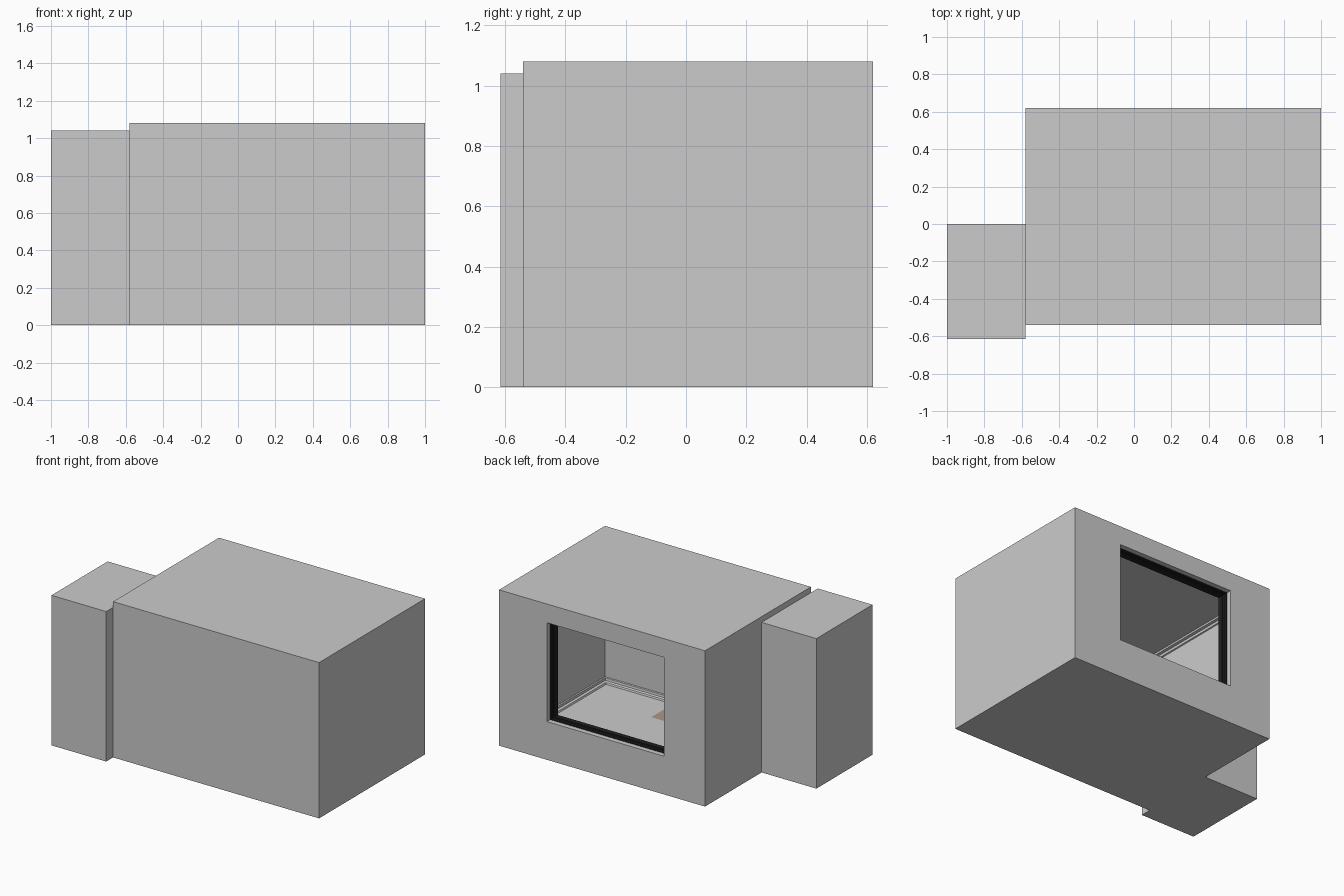
import bpy, bmesh

if "Cube" in bpy.data.objects:
    bpy.data.objects.remove(bpy.data.objects["Cube"])

X0, X1, Y0, Y1, H = -0.58, 1.0, -0.54, 0.62, 1.08      # main room
AX0, AY0, AY1, AH = -1.0, -0.615, 0.0, 1.04            # side annex
WX0, WX1, WZ0, WZ1 = -0.265, 0.632, 0.265, 0.95        # window
DY0, DY1, DZ = -0.48, -0.14, 0.78                      # inner doorway


def material(name, rgb):
    m = bpy.data.materials.new(name)
    m.diffuse_color = (*rgb, 1)
    m.use_nodes = True
    m.node_tree.nodes["Principled BSDF"].inputs["Base Color"].default_value = m.diffuse_color
    return m


def mesh_object(name, polys, mat=None):
    bm = bmesh.new()
    for p in polys:
        bm.faces.new([bm.verts.new(c) for c in p])
    bmesh.ops.remove_doubles(bm, verts=bm.verts, dist=1e-5)
    bmesh.ops.recalc_face_normals(bm, faces=bm.faces)
    me = bpy.data.meshes.new(name)
    bm.to_mesh(me)
    bm.free()
    ob = bpy.data.objects.new(name, me)
    bpy.context.collection.objects.link(ob)
    if mat:
        me.materials.append(mat)
    return ob


def rect(a0, a1, b0, b1):
    return [(a0, b0), (a1, b0), (a1, b1), (a0, b1)]


def in_plane(axis, d, pts):
    """Place 2D points in the plane where coordinate `axis` equals d."""
    return [tuple(list(p[:axis]) + [d] + list(p[axis:])) for p in pts]


def ring(outer, inner):
    return [[outer[i], outer[(i + 1) % 4], inner[(i + 1) % 4], inner[i]] for i in range(4)]


def trim(name, bounds, axis, profile, mat=None):
    """Sweep a (inset, position) profile round a rectangle."""
    a0, a1, b0, b1 = bounds
    loops = [in_plane(axis, d, rect(a0 + i, a1 - i, b0 + i, b1 - i)) for i, d in profile]
    return mesh_object(name, [q for s, e in zip(loops, loops[1:]) for q in ring(s, e)], mat)


black = material("black_frame", (0.015, 0.015, 0.015))
brown = material("brown_mat", (0.42, 0.31, 0.24))
white = material("white", (0.9, 0.9, 0.9))

# main room shell
room = (X0, X1, Y0, Y1)
mesh_object("floor", [in_plane(2, 0.0, rect(*room))])
mesh_object("ceiling", [in_plane(2, H, rect(*room))])
mesh_object("front_wall", [in_plane(1, Y0, rect(X0, X1, 0, H))])
mesh_object("right_wall", [in_plane(0, X1, rect(Y0, Y1, 0, H))])
mesh_object("window_wall", ring(in_plane(1, Y1, rect(X0, X1, 0, H)),
                                in_plane(1, Y1, rect(WX0, WX1, WZ0, WZ1))))
mesh_object("door_wall", [in_plane(0, X0, r) for r in (
    rect(Y0, DY0, 0, H), rect(DY1, Y1, 0, H), rect(DY0, DY1, DZ, H))])

# annex shell
annex = (AX0, X0, AY0, AY1)
mesh_object("annex", [
    in_plane(2, 0.0, rect(*annex)),
    in_plane(2, AH, rect(*annex)),
    in_plane(1, AY0, rect(AX0, X0, 0, AH)),
    in_plane(1, AY1, rect(AX0, X0, 0, AH)),
    in_plane(0, AX0, rect(AY0, AY1, 0, AH)),
    in_plane(0, X0, rect(AY0, Y0, 0, AH))])

# window reveal and grooved black lining
window = (WX0, WX1, WZ0, WZ1)
trim("window_reveal", window, 1, [(0, Y1), (0, Y1 - 0.035)])
trim("window_frame", window, 1,
     [(0, Y1 - 0.035), (0.006, Y1 - 0.035), (0.006, Y1 - 0.055), (0, Y1 - 0.055),
      (0, Y1 - 0.075), (0.006, Y1 - 0.075), (0.006, Y1 - 0.11), (0, Y1 - 0.11)], black)

# stepped skirting and ceiling moulding
steps = [(0, 0.035), (0.008, 0.032), (0.01, 0.016), (0.026, 0.012), (0.03, 0.001)]
trim("ceiling_moulding", room, 2, [(i, H - z) for i, z in steps])
skirting = trim("skirting", room, 2, steps)

# floor mat, and the small pale plate in the floor
mesh_object("floor_mat", [in_plane(2, 0.003, rect(-0.2, 0.456, -0.5, -0.27))], brown)
mesh_object("floor_plate", [in_plane(2, -0.001, rect(-0.525, -0.465, 0.2, 0.285))], white)
